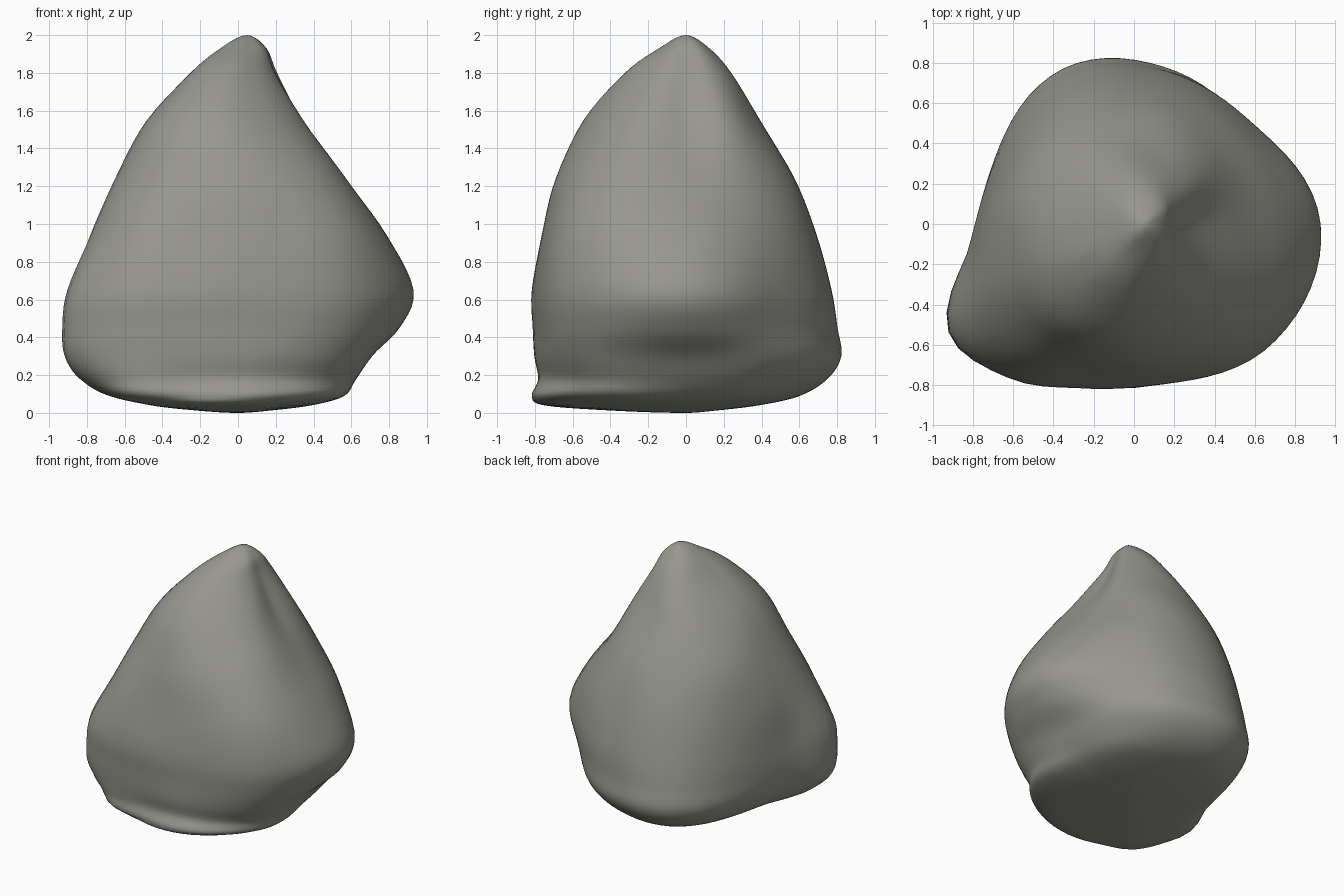
import bpy, bmesh, math

if "Cube" in bpy.data.objects:
    bpy.data.objects.remove(bpy.data.objects["Cube"])

# Directions (degrees, 0 = right, 270 = front) of the measured radii
ANGLES = [0, 40, 80, 115, 160, 188, 210, 230, 252, 280, 318]

# Height, then radius in each direction, from peak to base
LEVELS = [
    (1.93, .10, .12, .12, .13, .13, .14, .16, .17, .15, .12, .11),
    (1.80, .15, .20, .23, .25, .25, .28, .34, .37, .34, .26, .19),
    (1.55, .28, .355, .37, .42, .46, .52, .58, .61, .57, .48, .39),
    (1.25, .51, .52, .56, .59, .64, .68, .75, .76, .71, .67, .64),
    (0.95, .75, .68, .68, .71, .72, .79, .90, .90, .79, .76, .82),
    (0.65, .91, .76, .76, .79, .76, .83, 1.05, .99, .855, .805, .895),
    (0.45, .84, .75, .78, .83, .77, .84, 1.075, .99, .85, .80, .87),
    (0.30, .69, .715, .79, .85, .76, .81, 1.06, .98, .84, .79, .81),
    (0.18, .60, .63, .71, .78, .69, .74, .97, .965, .82, .765, .74),
    (0.09, .51, .52, .57, .63, .56, .60, .79, .93, .84, .80, .70),
    (0.04, .35, .34, .37, .40, .36, .37, .48, .70, .77, .70, .50),
    (0.012, .14, .14, .15, .16, .15, .17, .21, .33, .40, .34, .22),
]
SIDES, STEPS = 72, 5


def hermite(x0, x1, x2, x3, p0, p1, p2, p3, x):
    """Smooth curve between (x1, p1) and (x2, p2)."""
    h = x2 - x1
    t = (x - x1) / h
    m1, m2 = (p2 - p0) / (x2 - x0) * h, (p3 - p1) / (x3 - x1) * h
    return ((2*t**3 - 3*t**2 + 1) * p1 + (t**3 - 2*t**2 + t) * m1
            + (3*t**2 - 2*t**3) * p2 + (t**3 - t**2) * m2)


def ring_radii(radii):
    """Spread the measured radii smoothly around a full turn."""
    n = len(ANGLES)
    a = [ANGLES[i % n] + 360 * (i // n) for i in range(-1, n + 2)]
    r = [radii[i % n] for i in range(-1, n + 2)]
    out = []
    for s in range(SIDES):
        deg = 360 * s / SIDES
        k = max(i for i in range(1, n + 1) if a[i] <= deg)
        out.append(hermite(*a[k-1:k+3], *r[k-1:k+3], deg))
    return out


# Rows from peak to base; mirrored end rows round off the poles
rows = [(lv[0], ring_radii(lv[1:])) for lv in LEVELS]
flip = lambda row: (row[0], [-r for r in row[1]])
zero = [0.0] * SIDES
rows = [flip(rows[0]), (2.0, zero)] + rows + [(0.0, zero), flip(rows[-1])]

bm = bmesh.new()
rings = []
for k in range(1, len(rows) - 2):
    four = rows[k-1:k+3]
    for j in range(STEPS):
        if k == 1 and j == 0:
            continue
        u = j / STEPS
        z = hermite(-1, 0, 1, 2, *[f[0] for f in four], u)
        ring = []
        for s in range(SIDES):
            r = hermite(-1, 0, 1, 2, *[f[1][s] for f in four], u)
            a = math.tau * s / SIDES
            ring.append(bm.verts.new((0.025 * z + r * math.cos(a), r * math.sin(a), max(z, 0))))
        rings.append(ring)
peak, base = bm.verts.new((.05, 0, 2)), bm.verts.new((0, 0, 0))

# Skin between rings and close both poles
for s in range(SIDES):
    t = (s + 1) % SIDES
    bm.faces.new((peak, rings[0][s], rings[0][t]))
    bm.faces.new((base, rings[-1][t], rings[-1][s]))
    for up, low in zip(rings, rings[1:]):
        bm.faces.new((up[s], low[s], low[t], up[t]))
bmesh.ops.recalc_face_normals(bm, faces=bm.faces)

mesh = bpy.data.meshes.new("boulder")
bm.to_mesh(mesh)
bm.free()
for p in mesh.polygons:
    p.use_smooth = True

# Single warm grey stone colour
stone = bpy.data.materials.new("warm grey stone")
stone.diffuse_color = (0.31, 0.31, 0.275, 1)
stone.use_nodes = True
stone.node_tree.nodes["Principled BSDF"].inputs["Base Color"].default_value = stone.diffuse_color
mesh.materials.append(stone)
boulder = bpy.data.objects.new("boulder", mesh)
bpy.context.collection.objects.link(boulder)
